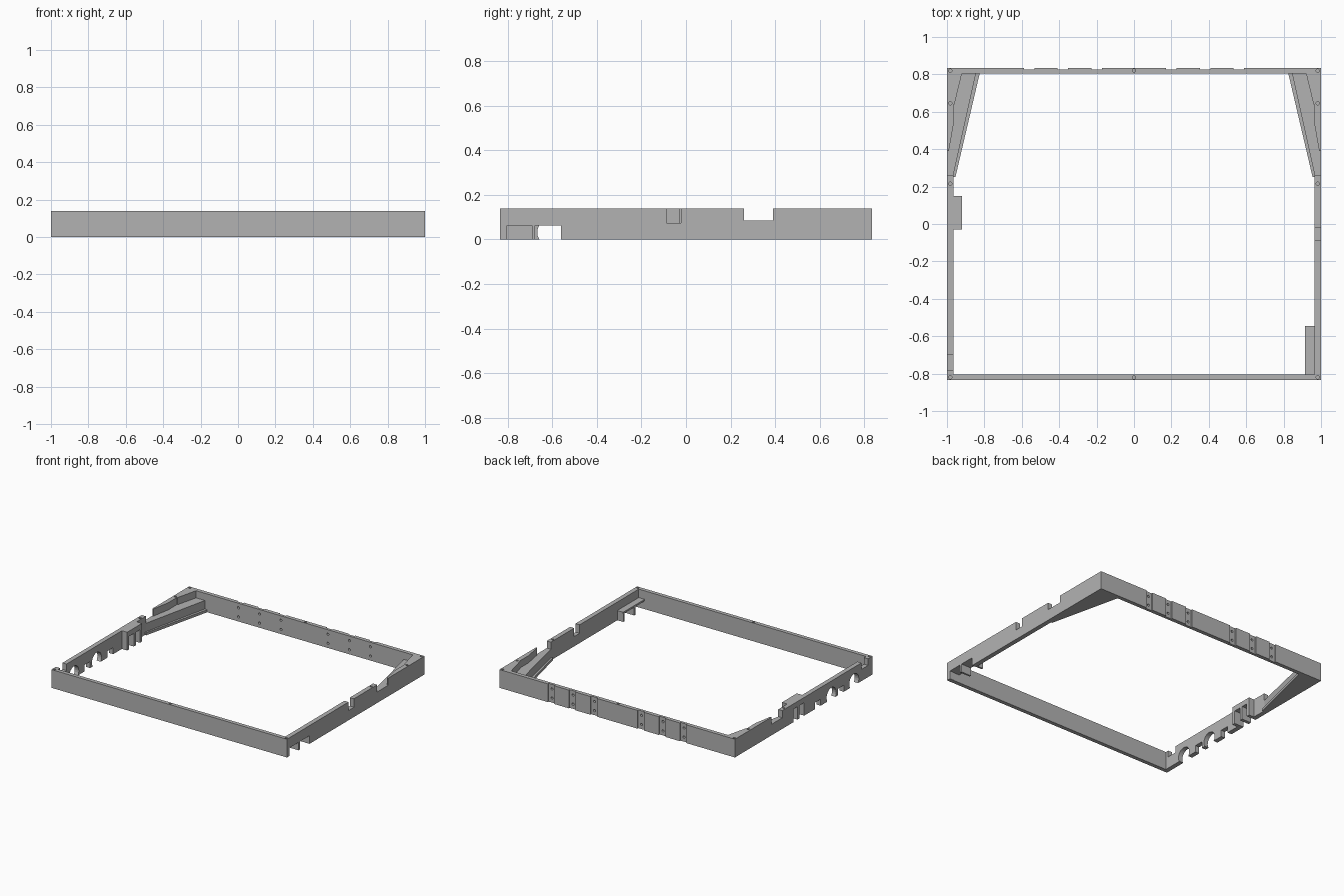
import bpy, bmesh, math
from mathutils import Matrix

old = bpy.data.objects.get("Cube")
if old:
    bpy.data.objects.remove(old, do_unlink=True)

grey = bpy.data.materials.new("plain grey")
grey.use_nodes = True
grey.diffuse_color = (0.45, 0.45, 0.45, 1)
grey.node_tree.nodes["Principled BSDF"].inputs["Base Color"].default_value = grey.diffuse_color

H = 0.14       # frame height
X, Y = 1.0, 0.835
WX, WY = 0.035, 0.03   # wall thickness of sides and ends
SHELF = 0.085  # top of the corner blocks


def finish(name, bm):
    bmesh.ops.recalc_face_normals(bm, faces=bm.faces)
    mesh = bpy.data.meshes.new(name)
    bm.to_mesh(mesh)
    bm.free()
    mesh.materials.append(grey)
    ob = bpy.data.objects.new(name, mesh)
    bpy.context.collection.objects.link(ob)
    return ob


def prism(name, points, z0, z1):
    bm = bmesh.new()
    face = bm.faces.new([bm.verts.new((x, y, z0)) for x, y in points])
    top = bmesh.ops.extrude_face_region(bm, geom=[face])["geom"]
    verts = [v for v in top if isinstance(v, bmesh.types.BMVert)]
    bmesh.ops.translate(bm, verts=verts, vec=(0, 0, z1 - z0))
    return finish(name, bm)


def box(name, x0, x1, y0, y1, z0, z1):
    return prism(name, [(x0, y0), (x1, y0), (x1, y1), (x0, y1)], z0, z1)


def rod(name, center, radius, depth, axis="Z", sides=16):
    bm = bmesh.new()
    bmesh.ops.create_cone(bm, cap_ends=True, segments=sides, radius1=radius,
                          radius2=radius, depth=depth)
    turn = Matrix.Identity(4) if axis == "Z" else Matrix.Rotation(math.pi / 2, 4, "Y" if axis == "X" else "X")
    bmesh.ops.transform(bm, matrix=Matrix.Translation(center) @ turn, verts=bm.verts)
    return finish(name, bm)


def cut(target, cutters):
    for c in cutters:
        c.hide_render = True
        m = target.modifiers.new("cut", "BOOLEAN")
        m.operation, m.solver, m.object = "DIFFERENCE", "EXACT", c
    bpy.context.view_layer.update()
    graph = bpy.context.evaluated_depsgraph_get()
    mesh = bpy.data.meshes.new_from_object(target.evaluated_get(graph))
    target.modifiers.clear()
    target.data = mesh
    for c in cutters:
        bpy.data.objects.remove(c, do_unlink=True)


# Rectangular frame
frame = box("frame", -X, X, -Y, Y, 0, H)
cut(frame, [box("opening", -X + WX, X - WX, -Y + WY, Y - WY, -1, 1)])
cutters = []

# Grooves with paired holes on the back
for s in (-1, 1):
    for x in (0.20, 0.382, 0.56):
        cutters.append(box("groove", s * x - 0.028, s * x + 0.028, Y - 0.01, Y + 0.1, -0.1, 0.3))
        for z in (0.035, 0.105):
            cutters.append(rod("back hole", (s * x, Y - 0.015, z), 0.009, 0.1, "Y"))

# Screw holes in the top rim
for x, y in [(0, -0.82), (0, 0.82)] + [(s * 0.982, y) for s in (-1, 1) for y in (-0.82, 0.215, 0.645, 0.82)]:
    cutters.append(rod("screw hole", (x, y, H), 0.009, 0.06))

# Side notches above the corner blocks
for s in (-1, 1):
    pts = [(1.1, 0.26), (1.1, 0.39), (0.99, 0.39), (0.96, 0.56), (0.9, 0.56), (0.9, 0.26)]
    cutters.append(prism("corner notch", [(s * x, y) for x, y in pts], SHELF, 0.3))

# Left wall: top slot and two low ports
cutters += [box("top slot", 0.9, 1.1, -0.088, -0.022, 0.075, 0.3),
            box("port", 0.9, 1.1, -0.803, -0.692, -0.1, 0.062),
            box("port", 0.9, 1.1, -0.678, -0.562, -0.1, 0.062)]

# Right wall: shallow top slot, round and square low ports, tall slots
cutters.append(box("top slot", -1.1, -0.9, -0.78, -0.70, 0.09, 0.3))
for y in (-0.61, -0.335):
    cutters.append(rod("round port", (-0.98, y, 0.032), 0.058, 0.2, "X", 24))
for y in (-0.45, -0.17):
    cutters.append(box("square port", -1.1, -0.9, y - 0.035, y + 0.035, -0.1, 0.05))
tall_slots = [(-0.005, 0.05), (0.075, 0.125)]
for a, b in tall_slots:
    cutters.append(box("tall slot", -1.1, -0.9, a, b, -0.1, 0.1))
cut(frame, cutters)

# Back corner gussets: ledge, block and thickened wall
for s, side in ((-1, "right"), (1, "left")):
    def gusset(name, pts, z0, z1):
        return prism(side + "_" + name, [(s * x, y) for x, y in pts], z0, z1)
    back = Y - WY
    gusset("corner_ledge", [(0.965, 0.25), (0.955, 0.25), (0.825, back), (0.965, back)], 0, 0.02)
    gusset("corner_block", [(0.965, 0.265), (0.845, back), (0.965, back)], 0.02, SHELF)
    gusset("corner_wall", [(0.965, 0.64), (0.96, 0.64), (0.92, back), (0.965, back)], SHELF, H)

# Slotted block inside the right wall
block = box("slotted_block", -0.965, -0.92, -0.03, 0.15, 0, H)
cut(block, [box("slot", -1.1, -0.8, a, b, -0.1, 0.1) for a, b in tall_slots])

# Port cover inside the left wall
box("port_cover_top", 0.915, 0.965, -0.805, -0.545, 0.062, 0.075)
for y in (-0.685, -0.553):
    box("port_cover_rib", 0.915, 0.965, y - 0.007, y + 0.007, 0, 0.062)
